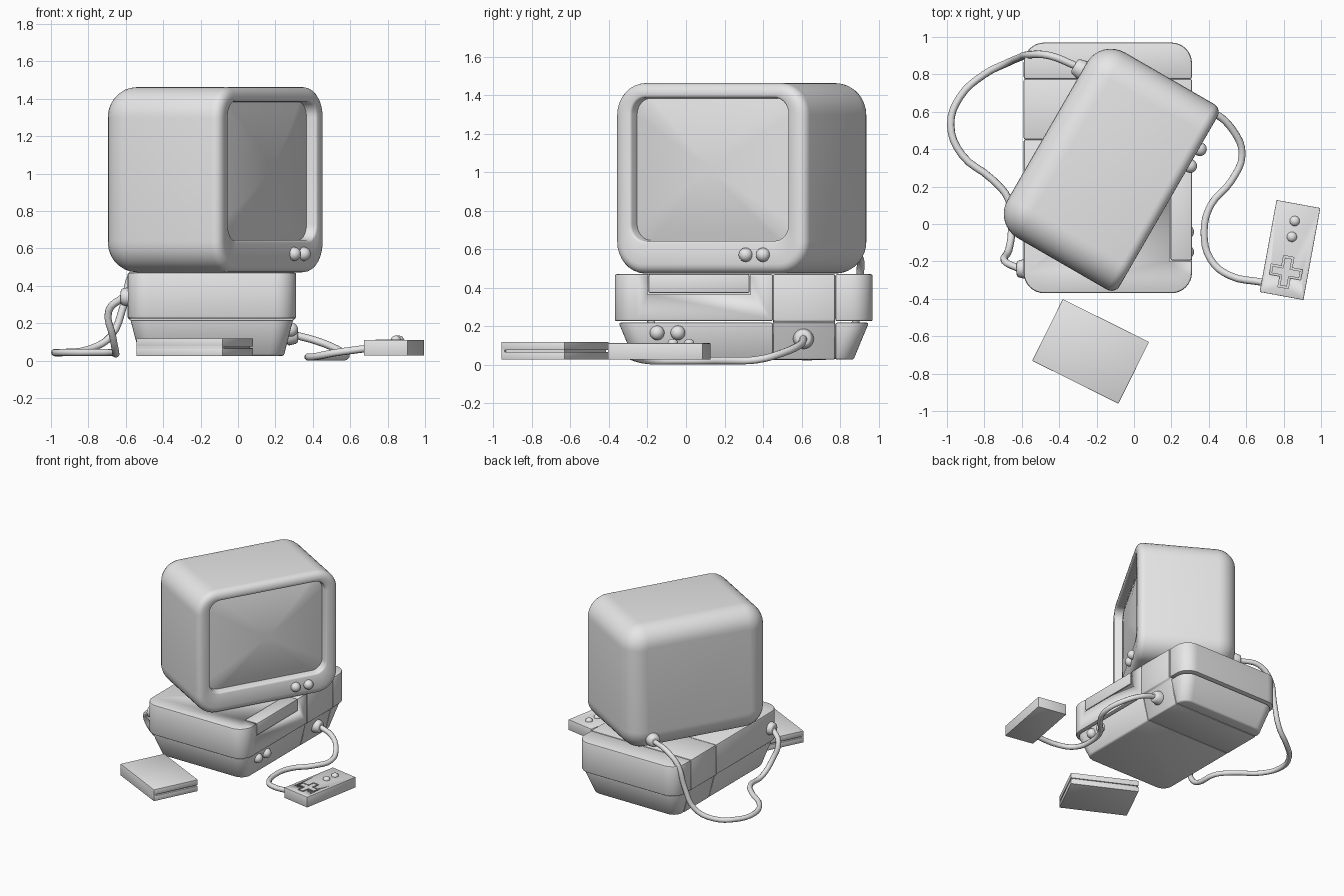
import bpy, bmesh, math
from mathutils import Matrix, Vector

if "Cube" in bpy.data.objects:
    bpy.data.objects.remove(bpy.data.objects["Cube"])

grey = bpy.data.materials.new("light_grey")
grey.use_nodes = True
GREY = (0.8, 0.8, 0.8, 1)
grey.diffuse_color = GREY
grey.node_tree.nodes["Principled BSDF"].inputs["Base Color"].default_value = GREY


def finish(bm, name, matrix=Matrix(), bevel=0, segments=2):
    """Bevel the sharp edges, then turn the bmesh into an object."""
    bmesh.ops.recalc_face_normals(bm, faces=bm.faces)
    if bevel:
        sharp = [e for e in bm.edges if e.is_manifold and e.calc_face_angle() > 0.5]
        bmesh.ops.bevel(bm, geom=sharp, offset=bevel, segments=segments,
                        profile=0.5, affect='EDGES', clamp_overlap=True)
    mesh = bpy.data.meshes.new(name)
    bm.to_mesh(mesh)
    bm.free()
    mesh.materials.append(grey)
    mesh.shade_smooth()
    mesh.set_sharp_from_angle(angle=math.radians(40))
    ob = bpy.data.objects.new(name, mesh)
    ob.matrix_world = matrix
    bpy.context.collection.objects.link(ob)
    return ob


def loft(rings, n=8):
    """Skin rounded rectangles given as (half x, half y, corner radius, z, y offset)."""
    bm = bmesh.new()
    loops = []
    for hx, hy, r, z, oy in rings:
        loop = []
        for q, (sx, sy) in enumerate(((1, 1), (-1, 1), (-1, -1), (1, -1))):
            for i in range(n + 1):
                a = (q + i / n) * math.pi / 2
                loop.append(bm.verts.new((sx * (hx - r) + r * math.cos(a),
                                          sy * (hy - r) + r * math.sin(a) + oy, z)))
        loops.append(loop)
    for a, b in zip(loops, loops[1:]):
        for i in range(len(a)):
            j = (i + 1) % len(a)
            bm.faces.new((a[i], a[j], b[j], b[i]))
    bm.faces.new(loops[0][::-1])
    bm.faces.new(loops[-1])
    return bm


def box(name, size, centre, matrix=Matrix(), bevel=0.0):
    bm = bmesh.new()
    bmesh.ops.create_cube(bm, size=1)
    bmesh.ops.scale(bm, vec=size, verts=bm.verts)
    bmesh.ops.translate(bm, vec=centre, verts=bm.verts)
    return finish(bm, name, matrix, bevel)


def ball(name, radius, centre, matrix=Matrix(), squash=1.0):
    bm = bmesh.new()
    bmesh.ops.create_uvsphere(bm, u_segments=20, v_segments=12, radius=radius)
    bmesh.ops.scale(bm, vec=(1, 1, squash), verts=bm.verts)
    bmesh.ops.translate(bm, vec=centre, verts=bm.verts)
    return finish(bm, name, matrix)


def plug(name, centre, direction):
    bm = bmesh.new()
    bmesh.ops.create_cone(bm, cap_ends=True, segments=20, radius1=0.057, radius2=0.042, depth=0.06)
    turn = Vector(direction).to_track_quat('Z', 'Y').to_matrix().to_4x4()
    return finish(bm, name, Matrix.Translation(centre) @ turn, 0.012)


def cable(name, points):
    curve = bpy.data.curves.new(name, 'CURVE')
    curve.dimensions = '3D'
    curve.bevel_depth = 0.02
    curve.bevel_resolution = 2
    curve.resolution_u = 4
    curve.use_fill_caps = True
    spline = curve.splines.new('BEZIER')
    spline.bezier_points.add(len(points) - 1)
    for bp, p in zip(spline.bezier_points, points):
        bp.co = p
        bp.handle_left_type = bp.handle_right_type = 'AUTO'
    curve.materials.append(grey)
    bpy.context.collection.objects.link(bpy.data.objects.new(name, curve))


def cut(target, cutter):
    mod = target.modifiers.new("cut", 'BOOLEAN')
    mod.object = cutter
    mod.solver = 'EXACT'
    bpy.context.view_layer.objects.active = target
    bpy.ops.object.modifier_apply(modifier=mod.name)
    bpy.data.objects.remove(cutter)


# Console: a body sliced into front, middle and back sections
UPPER = [(0.45, 0.67, 0.11, z, 0) for z in (0.225, 0.47)]
LOWER = [(0.385, 0.57, 0.08, 0.025, 0), (0.435, 0.65, 0.1, 0.218, 0)]
BASE = Matrix.Translation((-0.14, 0.3, 0))


def section(name, rings, y0, y1):
    bm = loft(rings)
    for y, side in ((y0, -1), (y1, 1)):
        geom = bm.verts[:] + bm.edges[:] + bm.faces[:]
        bmesh.ops.bisect_plane(bm, geom=geom, plane_co=(0, y, 0),
                               plane_no=(0, side, 0), clear_outer=True)
        bmesh.ops.holes_fill(bm, edges=[e for e in bm.edges if e.is_boundary])
    return finish(bm, name, BASE, 0.011)


front_upper = section("console_front_upper", UPPER, -1, 0.153)
section("console_front_lower", LOWER, -1, 0.153)
section("console_middle", LOWER + UPPER, 0.153, 0.475)
section("console_back_upper", UPPER, 0.475, 1)
section("console_back_lower", LOWER, 0.475, 1)

# Lid set into the top right edge of the console
cut(front_upper, box("lid_cutter", (0.2, 0.535, 0.2), (0.29, 0.0675, 0.465)))
box("console_lid", (0.113, 0.523, 0.098), (0.2525, 0.0675, 0.42), bevel=0.008)

# Console knobs
for i, y in enumerate((-0.15, -0.042)):
    ball(f"console_knob_{i + 1}", 0.038, (0.283, y, 0.165))

# Monitor, turned on its base: local x along the screen, y up, z out of the screen
n = Vector((math.sqrt(0.75), -0.5, 0))
MON = Matrix(((0.5, 0, n.x, -0.14), (n.x, 0, n.y, 0.308), (0, 1, 0, 0.967), (0, 0, 0, 1)))
W, H, D, R, BACK, LIP = 0.573, 0.495, 0.375, 0.165, 0.15, 0.05


def shell(inset, z):
    return (W - inset, H - inset, max(R - inset, 0.02), z, 0)


rings = []
for i in range(9):
    a = i / 8 * math.pi / 2
    rings.append(shell(BACK * (1 - math.sin(a)), -D + BACK * (1 - math.cos(a))))
for i in range(6):
    a = i / 5 * math.pi / 2
    rings.append(shell(LIP * (1 - math.cos(a)), D - LIP * (1 - math.sin(a))))
SCREEN_Y = 0.047
for grow, z in ((0.012, D), (0.004, D - 0.004), (0, D - 0.012), (-0.004, D - 0.07)):
    rings.append((0.47 + grow, 0.372 + grow, 0.085 + grow, z, SCREEN_Y))
finish(loft(rings), "monitor_case", MON)

# Bulging screen glass
glass = []
for i in range(9):
    s = 1 - i / 9
    glass.append((0.467 * s, 0.369 * s, 0.085 * s, D - 0.06 + 0.05 * (1 - s * s), SCREEN_Y))
finish(loft(glass), "screen", MON)

# Monitor knobs
for i, t in enumerate((0.222, 0.326)):
    ball(f"monitor_knob_{i + 1}", 0.037, (t, -0.397, D + 0.005), MON)

# Plugs and cables
plug("monitor_plug", Vector((-0.28, 0.825, 0.57)) - n * 0.015, -n)
plug("console_left_plug", (-0.598, -0.24, 0.34), (-1, 0, 0))
plug("console_right_plug", (0.292, 0.61, 0.135), (1, 0, 0))
cable("monitor_cable", [
    (-0.31, 0.845, 0.57), (-0.45, 0.9, 0.56), (-0.56, 0.905, 0.47), (-0.61, 0.89, 0.3),
    (-0.68, 0.86, 0.13), (-0.8, 0.8, 0.06), (-0.93, 0.68, 0.043), (-0.98, 0.53, 0.043),
    (-0.92, 0.37, 0.043), (-0.76, 0.24, 0.043), (-0.67, 0.13, 0.043), (-0.655, -0.04, 0.045),
    (-0.67, -0.14, 0.13), (-0.69, -0.2, 0.27), (-0.61, -0.24, 0.34)])
cable("controller_cable", [
    (0.31, 0.61, 0.135), (0.42, 0.595, 0.105), (0.53, 0.5, 0.06), (0.578, 0.37, 0.025),
    (0.52, 0.23, 0.02), (0.41, 0.1, 0.02), (0.375, -0.04, 0.02), (0.41, -0.19, 0.02),
    (0.51, -0.275, 0.04), (0.69, -0.312, 0.065)])

# Controller with round buttons and a sunken cross pad
PAD = Matrix.Translation((0.834, -0.139, 0)) @ Matrix.Rotation(math.radians(-10.4), 4, 'Z')
controller = box("controller", (0.238, 0.5, 0.085), (0, 0, 0.0685), PAD, 0.003)


def cross(name, arm, width, z0, z1):
    bm = bmesh.new()
    h = width / 2
    pts = []
    for k in range(4):
        c, s = ((1, 0), (0, 1), (-1, 0), (0, -1))[k]
        for x, y in ((arm, -h), (arm, h), (h, h)):
            pts.append(bm.verts.new((x * c - y * s, x * s + y * c - 0.12, z0)))
    face = bm.faces.new(pts)
    top = bmesh.ops.extrude_face_region(bm, geom=[face])["geom"]
    bmesh.ops.translate(bm, vec=(0, 0, z1 - z0),
                        verts=[v for v in top if isinstance(v, bmesh.types.BMVert)])
    return finish(bm, name, PAD)


cut(controller, cross("cross_cutter", 0.085, 0.056, 0.095, 0.15))
cross("cross_pad", 0.075, 0.038, 0.09, 0.112)
for i, y in enumerate((0.157, 0.071)):
    ball(f"controller_button_{i + 1}", 0.027, (-0.003, y, 0.112), PAD, 0.8)

# Case on the floor: two covers, an inset core and a spine
CASE = Matrix.Translation((-0.232, -0.681, 0)) @ Matrix.Rotation(math.radians(-26.4), 4, 'Z')
box("case_bottom_cover", (0.515, 0.368, 0.041), (0, 0, 0.0455), CASE, 0.002)
box("case_top_cover", (0.515, 0.368, 0.043), (0, 0, 0.0965), CASE, 0.002)
box("case_core", (0.485, 0.35, 0.06), (0, 0, 0.07), CASE)
box("case_spine", (0.515, 0.02, 0.091), (0, -0.174, 0.0715), CASE, 0.002)
